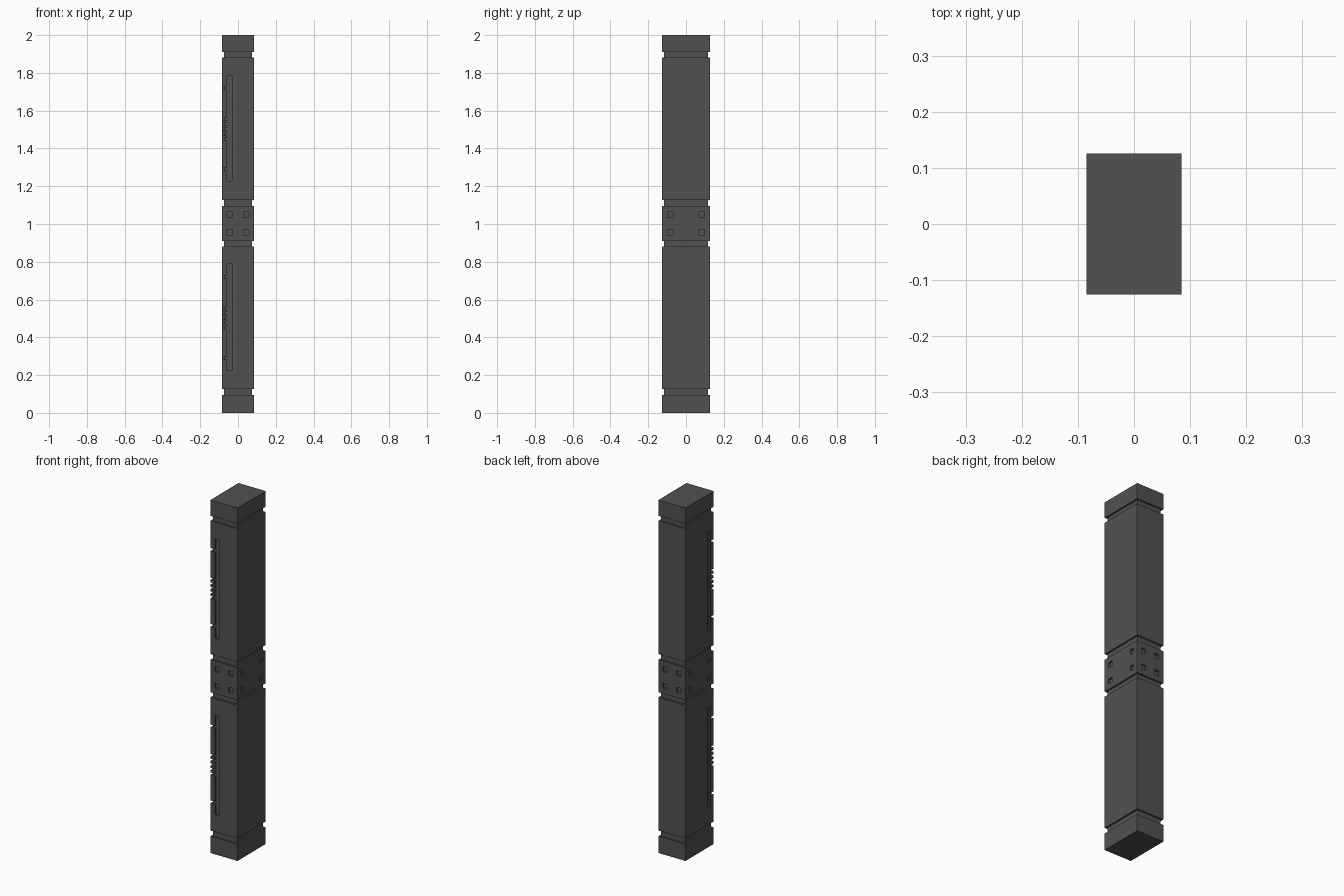
import bpy, bmesh

if "Cube" in bpy.data.objects:
    bpy.data.objects.remove(bpy.data.objects["Cube"])

HX, HY, D = 0.085, 0.126, 0.010      # half width, half depth, groove depth

metal = bpy.data.materials.new("dark grey metal")
metal.diffuse_color = (0.083, 0.083, 0.083, 1)
metal.use_nodes = True
metal.node_tree.nodes["Principled BSDF"].inputs["Base Color"].default_value = metal.diffuse_color


def make_object(name, bm):
    bmesh.ops.recalc_face_normals(bm, faces=bm.faces)
    me = bpy.data.meshes.new(name)
    bm.to_mesh(me)
    bm.free()
    me.materials.append(metal)
    ob = bpy.data.objects.new(name, me)
    bpy.context.collection.objects.link(ob)
    return ob


def add_box(bm, x0, x1, y0, y1, z0, z1):
    r = bmesh.ops.create_cube(bm, size=1)
    for v in r["verts"]:
        v.co.x = x0 if v.co.x < 0 else x1
        v.co.y = y0 if v.co.y < 0 else y1
        v.co.z = z0 if v.co.z < 0 else z1


# Pillar body: stacked rectangular rings with four recessed bands
levels = [(0, 0)]
for a, b in ((0.095, 0.127), (0.882, 0.911), (1.095, 1.127), (1.882, 1.911)):
    levels += [(a, 0), (a, D), (b, D), (b, 0)]
levels.append((2, 0))
bm = bmesh.new()
rings = []
for z, i in levels:
    x, y = HX - i, HY - i
    rings.append([bm.verts.new(p) for p in ((-x, -y, z), (x, -y, z), (x, y, z), (-x, y, z))])
for lo, hi in zip(rings, rings[1:]):
    for k in range(4):
        bm.faces.new((lo[k], lo[(k + 1) % 4], hi[(k + 1) % 4], hi[k]))
bm.faces.new(rings[0])
bm.faces.new(rings[-1])
pillar = make_object("pillar", bm)

E = 0.02                             # cutter overshoot
slots, notches, sockets = bmesh.new(), bmesh.new(), bmesh.new()

for base in (0, 1):
    # Long vertical slots beside the front left edge, on both faces
    z0, z1 = base + 0.225, base + 0.787
    add_box(slots, -0.057, -0.031, -HY - E, -HY + D, z0, z1)
    add_box(slots, -HX - E, -HX + D, -0.098, -0.072, z0, z1)
    # Short notches wrapping that edge between the slots
    marks = [(0.29, 0.008), (0.72, 0.008)] + [(0.45 + 0.026 * i, 0.0065) for i in range(5)]
    for z, h in marks:
        z += base
        r = bmesh.ops.create_cube(notches, size=1)["verts"]
        bmesh.ops.delete(notches, geom=r, context="VERTS")
        x0, x1, x2 = -HX - E, -HX + D, -0.05
        y0, y1, y2 = -HY - E, -HY + D, -0.09
        outline = ((x0, y0), (x2, y0), (x2, y1), (x1, y1), (x1, y2), (x0, y2))
        lo = [notches.verts.new((x, y, z - h)) for x, y in outline]
        hi = [notches.verts.new((x, y, z + h)) for x, y in outline]
        notches.faces.new(lo[::-1])
        notches.faces.new(hi)
        for k in range(6):
            n = (k + 1) % 6
            notches.faces.new((lo[k], lo[n], hi[n], hi[k]))

# Square sockets on all four sides of the middle collar
S = 0.014
for z in (0.956, 1.05):
    for s in (-1, 1):
        for t in (-1, 1):
            x, y = 0.043 * s, 0.083 * s
            ya, yb = sorted((t * (HY - D), t * (HY + E)))
            xa, xb = sorted((t * (HX - D), t * (HX + E)))
            add_box(sockets, x - S, x + S, ya, yb, z - S, z + S)
            add_box(sockets, xa, xb, y - S, y + S, z - S, z + S)

# Carve the details
for name, b in (("slot_cutter", slots), ("notch_cutter", notches), ("socket_cutter", sockets)):
    cutter = make_object(name, b)
    cutter.hide_render = True
    cutter.hide_set(True)
    mod = pillar.modifiers.new(name, "BOOLEAN")
    mod.operation = "DIFFERENCE"
    mod.solver = "EXACT"
    mod.object = cutter
